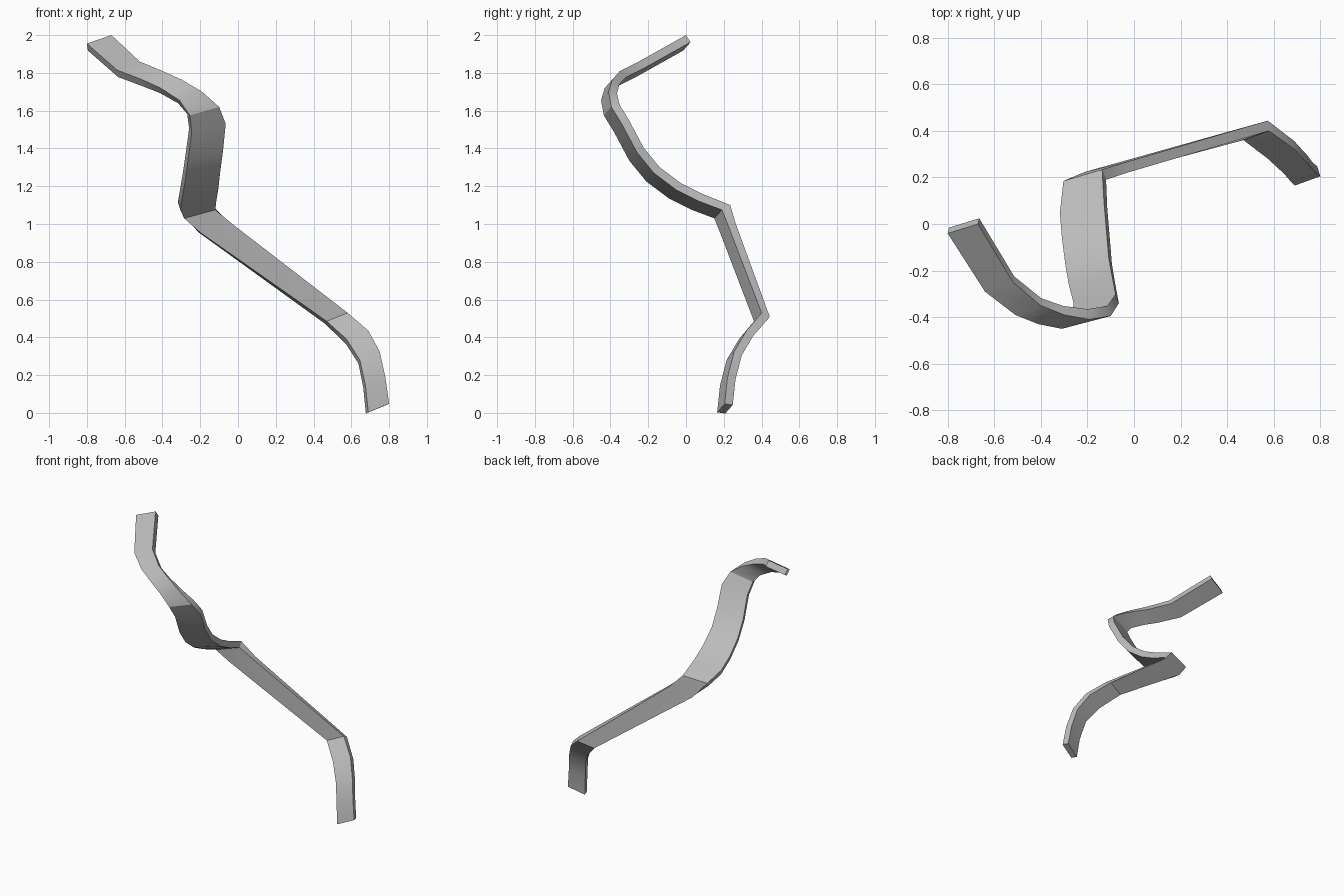
import bpy
import bmesh
from mathutils import Vector

cube = bpy.data.objects.get("Cube")
if cube:
    bpy.data.objects.remove(cube, do_unlink=True)

THICKNESS = 0.045


def make_material(name, color):
    material = bpy.data.materials.new(name)
    material.use_nodes = True
    material.diffuse_color = color
    shader = material.node_tree.nodes["Principled BSDF"]
    shader.inputs["Base Color"].default_value = color
    return material


def make_strip(name, stations, material):
    """Loft a slanted strip through its front right edge, then thicken it backwards."""
    bm = bmesh.new()
    previous = None
    for x, y, z, width in stations:
        edge = Vector((x, y, z))
        across = Vector((width, 0.04, 0.045))
        pair = bm.verts.new(edge - across), bm.verts.new(edge)
        if previous:
            bm.faces.new((previous[0], pair[0], pair[1], previous[1]))
        previous = pair
    mesh = bpy.data.meshes.new(name)
    bm.to_mesh(mesh)
    bm.free()
    mesh.materials.append(material)

    strip = bpy.data.objects.new(name, mesh)
    bpy.context.collection.objects.link(strip)
    solidify = strip.modifiers.new("Thickness", "SOLIDIFY")
    solidify.thickness = THICKNESS
    solidify.offset = -1
    solidify.use_even_offset = True

    bpy.ops.object.select_all(action="DESELECT")
    strip.select_set(True)
    bpy.context.view_layer.objects.active = strip
    bpy.ops.object.modifier_apply(modifier=solidify.name)
    bpy.ops.object.shade_smooth_by_angle(angle=0.5)
    return strip


# Upper arm: a flat tip that rolls over into the bend
upper_arm = [
    (-0.67, 0, 2, 0.13), (-0.52, -0.25, 1.86, 0.12),
    (-0.4, -0.35, 1.81, 0.11), (-0.3, -0.39, 1.765, 0.11),
    (-0.19, -0.41, 1.7, 0.12), (-0.1, -0.395, 1.62, 0.155),
]

# Middle sweep: curves backwards and down to the first crease
middle_sweep = [
    (-0.065, -0.34, 1.53, 0.18), (-0.08, -0.26, 1.38, 0.185),
    (-0.095, -0.17, 1.27, 0.185), (-0.105, -0.05, 1.18, 0.19),
    (-0.115, 0.07, 1.12, 0.19), (-0.12, 0.19, 1.075, 0.165),
]

# Straight run between the two creases
straight_run = [(-0.03, 0.22, 1, 0.17), (0.58, 0.4, 0.53, 0.11)]

# Lower foot: curves down to the ground
lower_foot = [
    (0.69, 0.32, 0.435, 0.115), (0.75, 0.255, 0.325, 0.105),
    (0.78, 0.22, 0.19, 0.105), (0.8, 0.205, 0.048, 0.11),
]

grey = make_material("light grey", (0.5, 0.5, 0.5, 1))
make_strip("bent_strip", upper_arm + middle_sweep + straight_run + lower_foot, grey)
